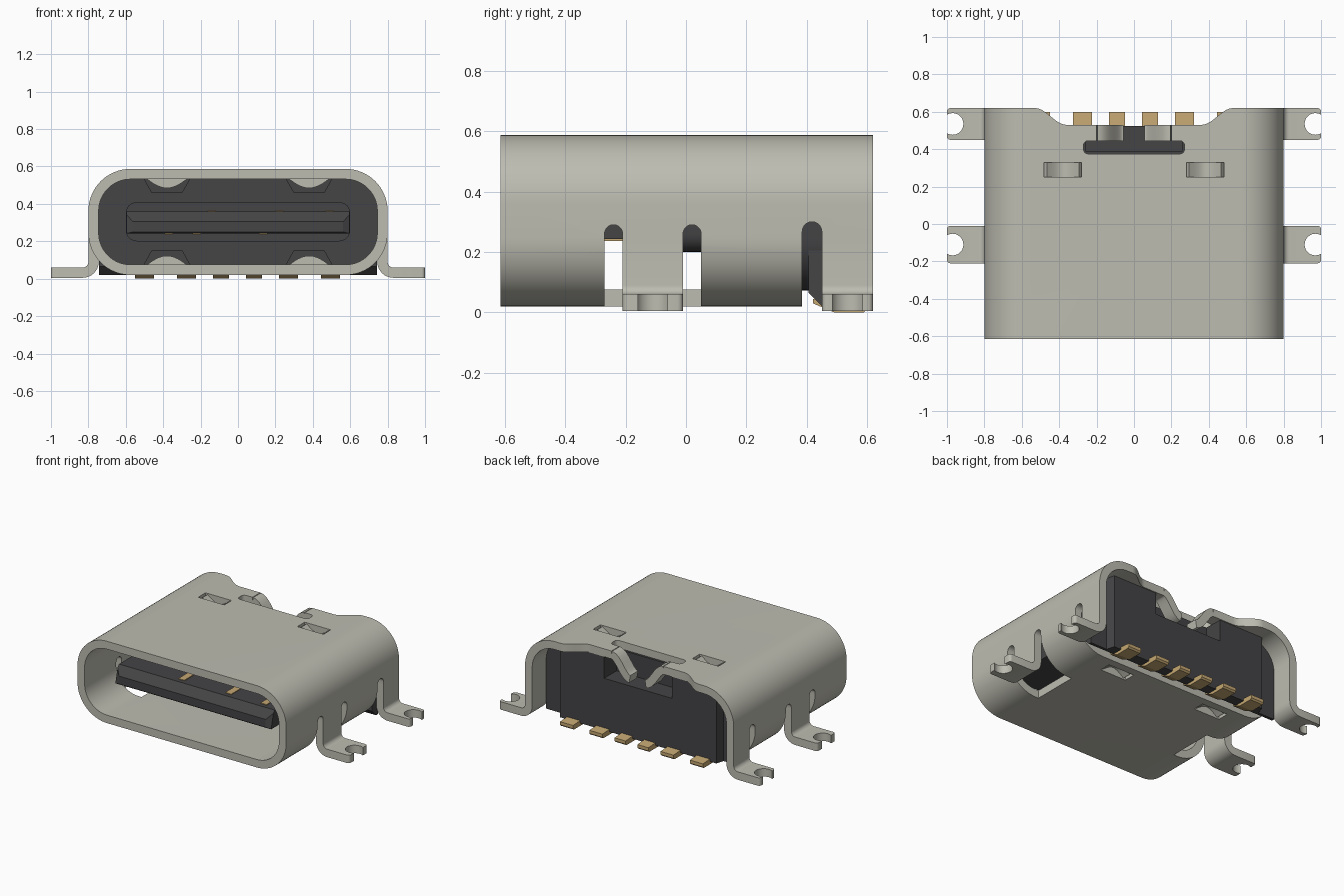
import bpy, bmesh, math
from mathutils import Vector

if "Cube" in bpy.data.objects:
    bpy.data.objects.remove(bpy.data.objects["Cube"], do_unlink=True)


def material(name, rgb):
    m = bpy.data.materials.new(name)
    m.use_nodes = True
    m.diffuse_color = (*rgb, 1)
    b = m.node_tree.nodes["Principled BSDF"]
    b.inputs["Base Color"].default_value = (*rgb, 1)
    b.inputs["Roughness"].default_value = 0.5
    return m


STEEL = material("warm grey steel", (0.51, 0.505, 0.44))
BLACK = material("black plastic", (0.058, 0.058, 0.061))
GOLD = material("gold contact", (0.56, 0.39, 0.17))


# Outline helpers
def arc(cx, cy, r, a0, a1, n=10):
    angles = [math.radians(a0 + (a1 - a0) * i / n) for i in range(n + 1)]
    return [(cx + r * math.cos(a), cy + r * math.sin(a)) for a in angles]


def box(x0, x1, y0, y1):
    return [(x0, y0), (x1, y0), (x1, y1), (x0, y1)]


def rounded(x0, x1, y0, y1, r, n=12):
    return (arc(x1 - r, y1 - r, r, 0, 90, n) + arc(x0 + r, y1 - r, r, 90, 180, n)
            + arc(x0 + r, y0 + r, r, 180, 270, n) + arc(x1 - r, y0 + r, r, 270, 360, n))


def band(path, t):
    """Closed outline of a strip of thickness t along a centre line."""
    left, right = [], []
    for i, p in enumerate(path):
        a, b = path[max(i - 1, 0)], path[min(i + 1, len(path) - 1)]
        d = (Vector(b) - Vector(a)).normalized() * t / 2
        left.append((p[0] - d.y, p[1] + d.x))
        right.append((p[0] + d.y, p[1] - d.x))
    return left + right[::-1]


def prism(name, pts, axis, a, b, mat=STEEL):
    place = {"x": lambda u, v, t: (t, u, v), "y": lambda u, v, t: (u, t, v),
             "z": lambda u, v, t: (u, v, t)}[axis]
    bm = bmesh.new()
    face = bm.faces.new([bm.verts.new(place(u, v, a)) for u, v in pts])
    ext = bmesh.ops.extrude_face_region(bm, geom=[face])
    move = Vector(place(0, 0, b - a))
    bmesh.ops.translate(bm, vec=move, verts=[g for g in ext["geom"] if isinstance(g, bmesh.types.BMVert)])
    bmesh.ops.remove_doubles(bm, verts=bm.verts, dist=1e-5)
    bmesh.ops.recalc_face_normals(bm, faces=bm.faces)
    me = bpy.data.meshes.new(name)
    bm.to_mesh(me)
    bm.free()
    me.materials.append(mat)
    ob = bpy.data.objects.new(name, me)
    bpy.context.collection.objects.link(ob)
    return ob


def apply(ob, mod):
    bpy.context.view_layer.objects.active = ob
    bpy.ops.object.modifier_apply(modifier=mod.name)


def cut(ob, pts, axis, a, b):
    cutter = prism("cutter", pts, axis, a, b, ob.data.materials[0])
    cutter.hide_render = True
    mod = ob.modifiers.new("cut", "BOOLEAN")
    mod.operation, mod.solver, mod.object = "DIFFERENCE", "EXACT", cutter
    apply(ob, mod)
    bpy.data.objects.remove(cutter, do_unlink=True)


def bevel(ob, test, width, segments=1):
    bm = bmesh.new()
    bm.from_mesh(ob.data)
    edges = [e for e in bm.edges if test(e.verts[0].co, e.verts[1].co)]
    bmesh.ops.bevel(bm, geom=edges, offset=width, segments=segments, profile=0.5, affect="EDGES")
    bm.to_mesh(ob.data)
    bm.free()


def mirror(ob):
    apply(ob, ob.modifiers.new("mirror", "MIRROR"))


# Shell: rounded tube
FRONT, BACK, BOTTOM, TOP, WALL = -0.615, 0.62, 0.02, 0.587, 0.055
shell = prism("shell", rounded(-0.8, 0.8, BOTTOM, TOP, 0.225, 16), "y", FRONT, BACK)
cut(shell, rounded(-0.8 + WALL, 0.8 - WALL, BOTTOM + WALL, TOP - WALL, 0.17, 16), "y", -1, 1)

# Openings around the legs, and the open underside at the back
cut(shell, box(0.385, 0.8, -0.2, 0.245), "x", -1, 1)
for s in (-1, 1):
    cut(shell, box(-0.27, 0.05, -0.2, 0.245), "x", s * 0.55, s)
    for y0, y1, top in ((-0.27, -0.21, 0.29), (-0.01, 0.05, 0.29), (0.385, 0.45, 0.3)):
        r = (y1 - y0) / 2
        slot = [(y0, 0.2), (y1, 0.2)] + arc(y0 + r, top - r, r, 0, 180)
        cut(shell, slot, "x", s * 0.7, s)

# Scooped top rear edge, spring slot and tab opening
curve = [(0.36 + 0.17 * i / 10, 0.575 - 0.045 * math.cos(math.pi * i / 10)) for i in range(11)]
scoop = curve + [(0.53, 0.8), (-0.53, 0.8)] + [(-x, y) for x, y in curve[::-1]]
cut(shell, scoop, "z", 0.4, 0.8)
cut(shell, rounded(-0.27, 0.27, 0.375, 0.445, 0.025, 5), "z", 0.4, 0.8)
cut(shell, box(-0.2, 0.2, 0.42, 0.8), "z", 0.4, 0.8)

# Openings for the pressed-in springs
for s in (-1, 1):
    for z0, z1 in ((-0.1, 0.2), (0.4, 0.8)):
        cut(shell, box(s * 0.38 - 0.1, s * 0.38 + 0.1, 0.25, 0.33), "z", z0, z1)

# Springs that dip into the shell
dip = [i / 12 for i in range(13)]
for name, z, sign in (("top_springs", TOP - WALL / 2, -1), ("bottom_springs", BOTTOM + WALL / 2, 1)):
    path = [(0.28 + 0.2 * t, z + sign * 0.05 * math.sin(math.pi * t)) for t in dip]
    mirror(prism(name, band(path, 0.05), "y", 0.25, 0.33))

# Rear tabs bent down towards the middle
path = [(0.2 - 0.14 * t, TOP - WALL / 2 - 0.065 * (1 - math.cos(math.pi * t))) for t in dip]
mirror(prism("rear_tabs", band(path, WALL), "y", 0.445, 0.53))

# Legs with forked feet
leg_path = [(0.7725, 0.245)] + arc(0.83, 0.09, 0.0575, 180, 270, 8) + [(1.0, 0.0325)]
for name, y0, y1 in (("front_legs", -0.21, -0.01), ("rear_legs", 0.45, BACK)):
    leg = prism(name, band(leg_path, WALL), "y", y0, y1)
    bevel(leg, lambda p, q: min(p.x, q.x) > 0.99 and abs(p.z - q.z) > 0.01, 0.018, 4)
    cut(leg, arc(0.97, (y0 + y1) / 2, 0.058, 0, 345, 23), "z", -0.1, 0.2)
    mirror(leg)

# Plastic body filling the back of the shell
body = prism("body", rounded(-0.748, 0.748, 0.073, 0.534, 0.172), "y", 0.22, 0.46, BLACK)
for s in (-1, 1):
    for z, d in ((0.54, -1), (0.07, 1)):
        c = s * 0.38
        pocket = [(c - 0.125, z), (c + 0.125, z), (c + 0.08, z + d * 0.08), (c - 0.08, z + d * 0.08)]
        cut(body, pocket, "y", 0.1, 0.36)
wings = [(-0.743, 0.02), (0.743, 0.02)] + arc(0.573, 0.362, 0.17, 0, 90) + arc(-0.573, 0.362, 0.17, 90, 180)
rear_body = prism("rear_body", wings, "y", 0.405, 0.47, BLACK)
bevel(rear_body, lambda p, q: max(p.z, q.z) < 0.03 and max(p.y, q.y) < 0.41, 0.045)
rear_block = prism("rear_block", [(-0.62, 0.46), (0.62, 0.46), (0.6, 0.525), (-0.6, 0.525)],
                   "z", 0.02, 0.53, BLACK)
for part in (body, rear_body, rear_block):
    cut(part, box(-0.26, 0.26, 0.39, 0.7), "z", 0.38, 0.7)

# Tongue with a thicker root and chamfered tip
prism("tongue_root", rounded(-0.6, 0.6, 0.2, 0.41, 0.06, 6), "y", -0.04, 0.24, BLACK)
tip = [(-0.5, 0.25), (-0.49, 0.242), (0.0, 0.242), (0.0, 0.36), (-0.45, 0.36), (-0.5, 0.305)]
tongue = prism("tongue", tip, "x", -0.597, 0.597, BLACK)
bevel(tongue, lambda p, q: max(p.y, q.y) < -0.495 and abs(p.z - q.z) > 0.01, 0.035)

# Contact strips on the tongue
for name, z, xs in (("upper_contact", 0.357, (-0.14, 0.22, 0.49)),
                    ("lower_contact", 0.237, (-0.37, -0.22, 0.135))):
    for x in xs:
        prism(name, box(x - 0.023, x + 0.023, -0.42, -0.03), "z", z, z + 0.008, GOLD)

# Solder pins under the back
pin = [(0.42, 0.03), (0.47, 0.008), (0.49, 0.0), (0.59, 0.0), (0.6, 0.01), (0.6, 0.032), (0.42, 0.045)]
for x, w in ((-0.5, 0.1), (-0.275, 0.1), (-0.09, 0.085), (0.085, 0.085), (0.27, 0.1), (0.495, 0.1)):
    prism("solder_pin", pin, "x", x - w / 2, x + w / 2, GOLD)

# Smooth shading with crisp edges
bpy.ops.object.select_all(action="DESELECT")
for ob in bpy.context.scene.objects:
    if ob.type == "MESH" and not ob.name.startswith("solder_pin"):
        ob.select_set(True)
bpy.context.view_layer.objects.active = shell
bpy.ops.object.shade_smooth_by_angle(angle=math.radians(30))
